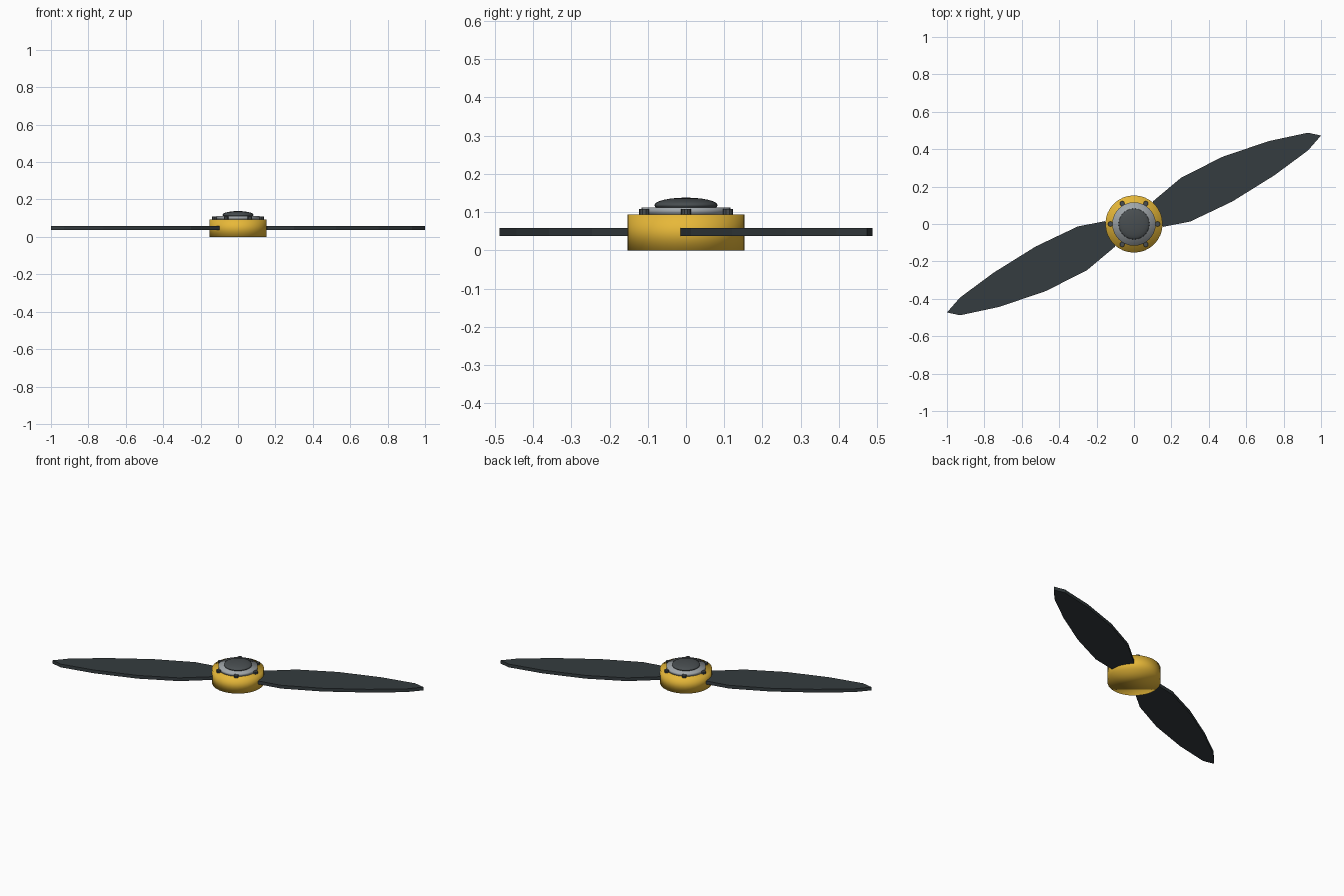
import bpy, bmesh
from math import cos, sin, radians

if "Cube" in bpy.data.objects:
    bpy.data.objects.remove(bpy.data.objects["Cube"])


def material(name, rgb):
    m = bpy.data.materials.new(name)
    m.diffuse_color = (*rgb, 1)
    m.use_nodes = True
    m.node_tree.nodes["Principled BSDF"].inputs["Base Color"].default_value = m.diffuse_color
    return m


yellow = material("yellow_paint", (0.80, 0.48, 0.04))
carbon = material("dark_blade", (0.035, 0.045, 0.05))
steel = material("grey_metal", (0.36, 0.39, 0.41))
rubber = material("dark_cap", (0.065, 0.075, 0.08))


def finish(name, mat, smooth):
    ob = bpy.context.object
    ob.name = name
    ob.data.materials.append(mat)
    if smooth:
        bpy.ops.object.shade_smooth()
    return ob


def disc(name, mat, r, z0, z1, x=0, y=0, sides=32, smooth=True):
    bpy.ops.mesh.primitive_cylinder_add(vertices=sides, radius=r, depth=z1 - z0,
                                        location=(x, y, (z0 + z1) / 2))
    return finish(name, mat, smooth)


# Hub and clamp plate
disc("hub", yellow, 0.153, 0, 0.094)
disc("clamp_plate", steel, 0.116, 0.094, 0.112)

# Flattened dome cap
bpy.ops.mesh.primitive_uv_sphere_add(segments=24, ring_count=12, radius=1,
                                     location=(0, 0, 0.118))
bpy.context.object.scale = (0.083, 0.083, 0.020)
finish("dome_cap", rubber, True)

# Ring of six bolts
for i in range(6):
    a = radians(60 * i)
    disc(f"bolt_{i + 1}", rubber, 0.0135, 0.094, 0.108,
         0.126 * cos(a), 0.126 * sin(a), sides=10, smooth=False)

# Two flat blades, the second turned half way round
OUTLINE = [(0.155, -0.015), (0.30, 0.013), (0.525, 0.12), (0.75, 0.26),
           (0.93, 0.393), (1.0, 0.473), (0.93, 0.488), (0.72, 0.443),
           (0.47, 0.358), (0.25, 0.246), (0.10, 0.12)]


def blade(name, s):
    bm = bmesh.new()
    face = bm.faces.new([bm.verts.new((s * x, s * y, 0.037)) for x, y in OUTLINE])
    top = bmesh.ops.extrude_face_region(bm, geom=[face])["geom"]
    bmesh.ops.translate(bm, vec=(0, 0, 0.021),
                        verts=[v for v in top if isinstance(v, bmesh.types.BMVert)])
    bmesh.ops.recalc_face_normals(bm, faces=bm.faces)
    me = bpy.data.meshes.new(name)
    bm.to_mesh(me)
    bm.free()
    me.materials.append(carbon)
    bpy.context.collection.objects.link(bpy.data.objects.new(name, me))


blade("right_blade", 1)
blade("left_blade", -1)
